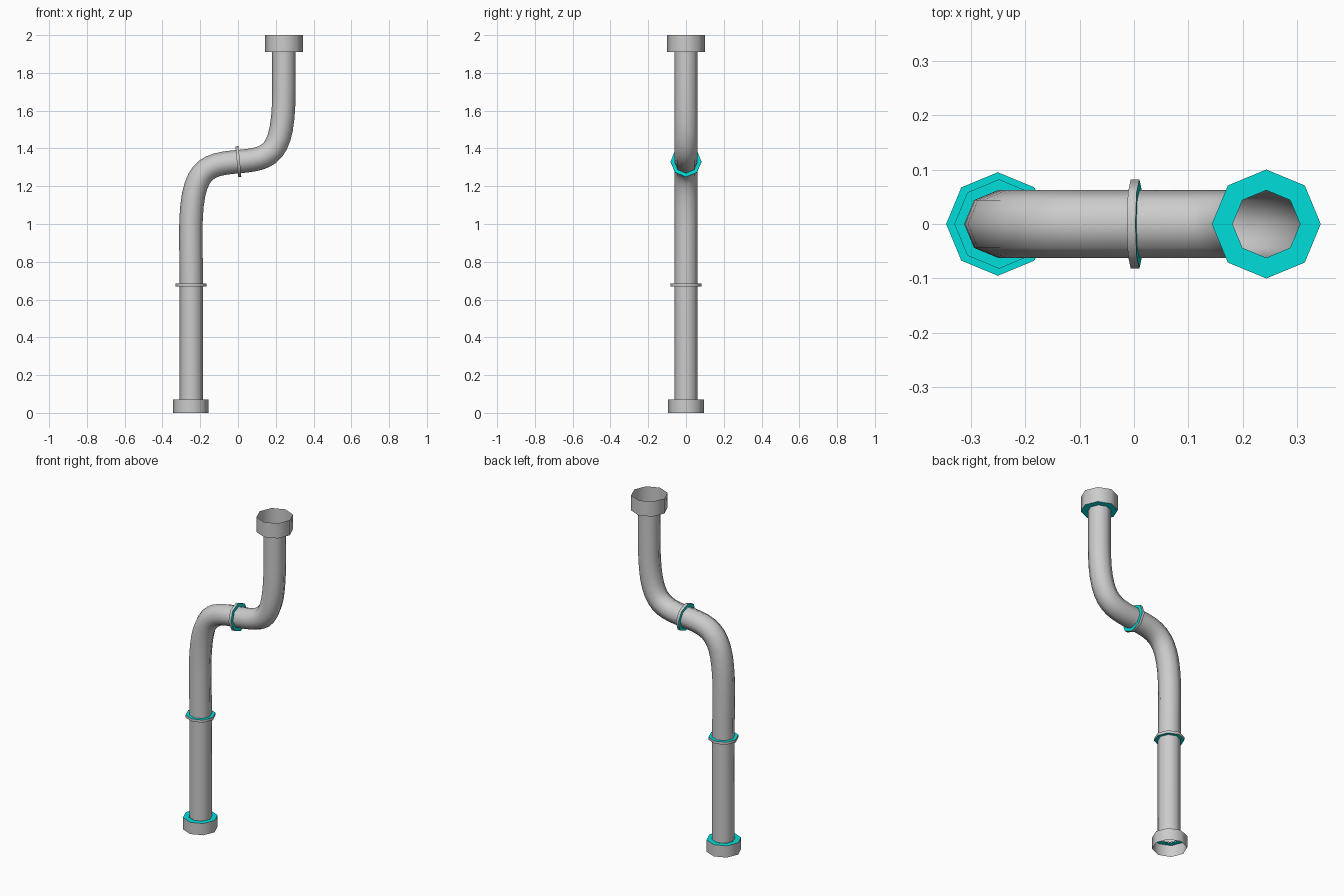
import bpy, math
from mathutils import Vector
from mathutils.geometry import interpolate_bezier

if "Cube" in bpy.data.objects:
    bpy.data.objects.remove(bpy.data.objects["Cube"])

SIDES, PIPE_R = 8, 0.062
cyan = bpy.data.materials.new("collar_face")
cyan.diffuse_color = (0.0, 0.73, 0.70, 1)
cyan.use_nodes = True
cyan.node_tree.nodes["Principled BSDF"].inputs["Base Color"].default_value = cyan.diffuse_color
grey = bpy.data.materials.new("pipe_grey")
grey.diffuse_color = (0.6, 0.6, 0.6, 1)
grey.use_nodes = True
grey.node_tree.nodes["Principled BSDF"].inputs["Base Color"].default_value = grey.diffuse_color


def sweep(name, stations):
    """Skin octagons along (centre, tangent, radius); stepped faces are cyan."""
    verts, faces, mats = [], [], []
    for c, t, r in stations:
        t = t.normalized()
        n = Vector((t.z, 0, -t.x))
        for i in range(SIDES):
            a = 2 * math.pi * i / SIDES
            verts.append(c + r * (n * math.cos(a) + Vector((0, math.sin(a), 0))))
    for s in range(len(stations) - 1):
        step = abs(stations[s][2] - stations[s + 1][2]) > 1e-4
        for i in range(SIDES):
            j = (i + 1) % SIDES
            a, b = s * SIDES, (s + 1) * SIDES
            faces.append((a + i, a + j, b + j, b + i))
            mats.append(1 if step else 0)
    me = bpy.data.meshes.new(name)
    me.from_pydata(verts, [], faces)
    me.materials.append(grey)
    me.materials.append(cyan)
    me.polygons.foreach_set("material_index", mats)
    ob = bpy.data.objects.new(name, me)
    bpy.context.collection.objects.link(ob)
    bpy.ops.object.select_all(action='DESELECT')
    bpy.context.view_layer.objects.active = ob
    ob.select_set(True)
    bpy.ops.object.shade_smooth_by_angle(angle=math.radians(55))


def V(x, z):
    return Vector((x, 0, z))


# S-shaped pipe: straight, two bends, straight
up, across = V(0, 1), V(1, 0.09)
path = [V(-0.247, 0.07), V(-0.247, 0.67)]
path += interpolate_bezier(V(-0.25, 0.95), V(-0.25, 1.30), V(-0.17, 1.315), V(0, 1.33), 13)
path += interpolate_bezier(V(0, 1.33), V(0.17, 1.345), V(0.243, 1.36), V(0.243, 1.71), 13)[1:]
path += [V(0.243, 1.91)]
pipe = []
for k, p in enumerate(path):
    t = path[min(k + 1, len(path) - 1)] - path[max(k - 1, 0)]
    pipe.append((p, up if k in (0, len(path) - 1) else t, PIPE_R))
sweep("pipe", pipe)

# Open sockets at both ends
b, m = V(-0.25, 0), V(0.243, 0)
sweep("bottom_socket", [(b, up, 0.095), (b + up * 0.07, up, 0.095), (b + up * 0.07, up, PIPE_R)])
sweep("top_socket", [(m + up * 1.91, up, PIPE_R), (m + up * 1.91, up, 0.1), (m + up * 2, up, 0.1)])


# Thin joint rings
def ring(name, c, t, r, half):
    d = t.normalized() * half
    sweep(name, [(c - d, t, PIPE_R), (c - d, t, r), (c + d, t, r), (c + d, t, PIPE_R)])


ring("lower_ring", V(-0.248, 0.676), up, 0.082, 0.008)
ring("middle_ring", V(0.002, 1.33), across, 0.082, 0.008)
